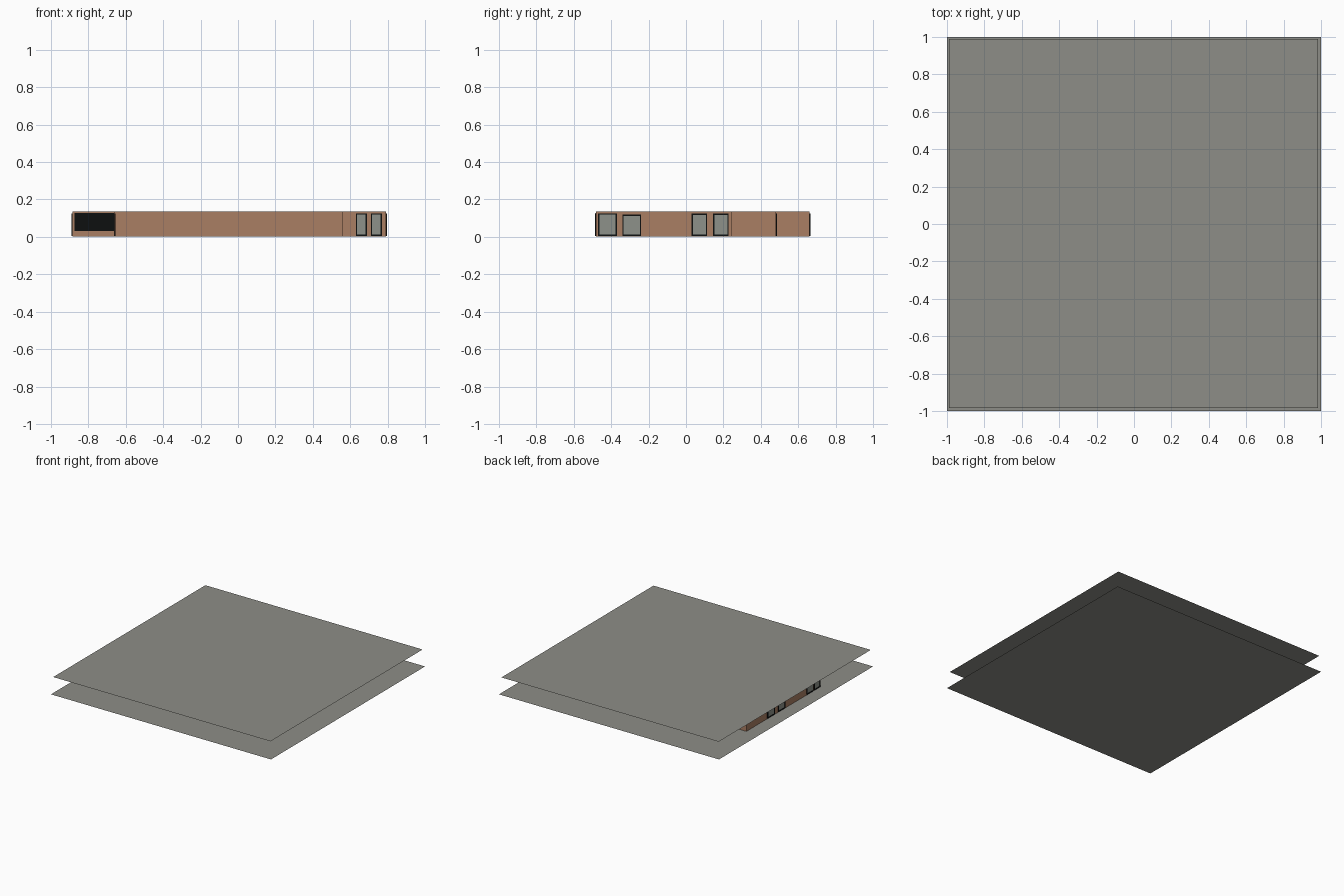
import bpy, bmesh
from mathutils import Vector

if "Cube" in bpy.data.objects:
    bpy.data.objects.remove(bpy.data.objects["Cube"])


def material(name, rgb):
    m = bpy.data.materials.new(name)
    m.diffuse_color = (*rgb, 1)
    m.use_nodes = True
    m.node_tree.nodes["Principled BSDF"].inputs["Base Color"].default_value = m.diffuse_color
    return m


GREY = material("concrete grey", (0.27, 0.27, 0.245))
BROWN = material("brick brown", (0.40, 0.21, 0.125))
BLACK = material("frame black", (0.004, 0.005, 0.005))
GLASS = material("window grey", (0.27, 0.285, 0.255))
WALL_H = 0.136


def finish(bm, name, mat):
    bmesh.ops.recalc_face_normals(bm, faces=bm.faces)
    me = bpy.data.meshes.new(name)
    bm.to_mesh(me)
    bm.free()
    me.materials.append(mat)
    ob = bpy.data.objects.new(name, me)
    bpy.context.collection.objects.link(ob)
    return ob


def sheet(name, x0, x1, y0, y1, z):
    bm = bmesh.new()
    bm.faces.new([bm.verts.new(p) for p in
                  ((x0, y0, z), (x1, y0, z), (x1, y1, z), (x0, y1, z))])
    f = finish(bm, name, GREY)
    return f


def walls(name, outline):
    bm = bmesh.new()
    base = bm.faces.new([bm.verts.new((x, y, 0.001)) for x, y in outline])
    ext = bmesh.ops.extrude_face_region(bm, geom=[base])
    bmesh.ops.translate(bm, vec=(0, 0, WALL_H - 0.001),
                        verts=[v for v in ext["geom"] if isinstance(v, bmesh.types.BMVert)])
    return finish(bm, name, BROWN)


def plate(name, mat, side, at, a0, a1, z0, z1, depth):
    """Thin box on a wall; side is '+x', '-x', '+y' or '-y', a0..a1 runs along it."""
    s = 1 if side[0] == '+' else -1
    d0, d1 = at - s * 0.001, at + s * depth
    bm = bmesh.new()
    bmesh.ops.create_cube(bm, size=1)
    for v in bm.verts:
        d = d1 if v.co.x > 0 else d0
        a = a1 if v.co.y > 0 else a0
        z = z1 if v.co.z > 0 else z0
        v.co = Vector((d, a, z)) if side[1] == 'x' else Vector((a, d, z))
    finish(bm, name, mat)


def window(side, at, a0, a1, z0=0.005, z1=0.126):
    t = 0.007
    plate("window_glass", GLASS, side, at, a0 + t, a1 - t, z0 + t, z1 - t, 0.003)
    for p in ((a0, a0 + t, z0, z1), (a1 - t, a1, z0, z1),
              (a0, a1, z0, z0 + t), (a0, a1, z1 - t, z1)):
        plate("window_frame", BLACK, side, at, *p, 0.006)


# ground and flat roof sheets
sheet("ground", -1, 1, -1, 1, 0)
sheet("roof", -0.99, 0.985, -0.985, 0.99, 0.139)

# two wings joined by a rear block, with a bay at the back
walls("main_walls", [(-0.885, -0.48), (-0.66, -0.48), (-0.66, 0.25), (0.56, 0.25),
                     (0.56, -0.48), (0.79, -0.48), (0.79, 0.245), (0.775, 0.245),
                     (0.775, 0.48), (-0.885, 0.48)])
walls("rear_bay", [(-0.35, 0.48), (0.35, 0.48), (0.35, 0.66), (-0.35, 0.66)])

# garage door at the end of the left wing
plate("garage_door", BLACK, '-y', -0.48, -0.875, -0.662, 0.032, 0.128, 0.005)

# windows: front of right wing, right side, left side, courtyard, back
for a0, a1 in ((0.63, 0.69), (0.71, 0.77)):
    window('-y', -0.48, a0, a1)
for a0, a1, z1 in ((-0.47, -0.37, 0.126), (-0.34, -0.24, 0.12),
                   (0.03, 0.113, 0.124), (0.145, 0.228, 0.124)):
    window('+x', 0.79, a0, a1, z1=z1)
for a0, a1 in ((-0.475, -0.395), (-0.385, -0.30), (-0.02, 0.07), (0.12, 0.21)):
    window('-x', -0.885, a0, a1)
for a0, a1 in ((-0.30, -0.21), (-0.17, -0.08)):
    window('+x', -0.66, a0, a1)
for a0, a1 in ((-0.70, -0.61), (-0.57, -0.48), (0.48, 0.57), (0.61, 0.70)):
    window('+y', 0.48, a0, a1)
for a0, a1 in ((-0.12, -0.02), (0.02, 0.12)):
    window('+y', 0.66, a0, a1)
